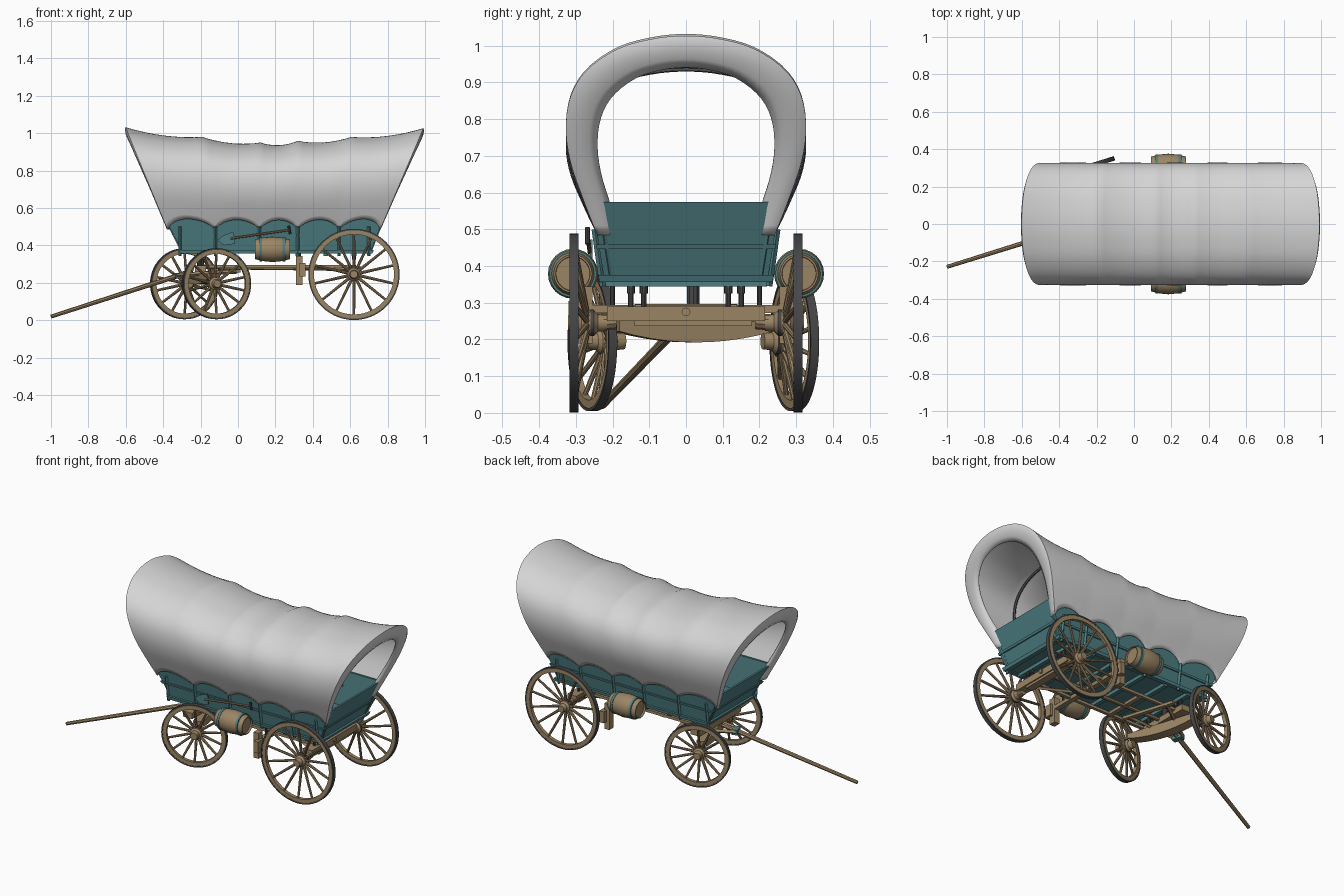
import bpy, bmesh, math
from mathutils import Matrix, Vector

cube = bpy.data.objects.get("Cube")
if cube:
    bpy.data.objects.remove(cube, do_unlink=True)


def material(name, rgb):
    m = bpy.data.materials.new(name)
    m.use_nodes = True
    m.diffuse_color = (*rgb, 1)
    m.node_tree.nodes["Principled BSDF"].inputs["Base Color"].default_value = (*rgb, 1)
    return m


CANVAS = material("canvas", (0.66, 0.66, 0.66))
TEAL = material("teal_paint", (0.075, 0.21, 0.225))
WOOD = material("wood", (0.33, 0.235, 0.13))
IRON = material("iron", (0.065, 0.065, 0.068))
ID = Matrix.Identity(4)


def finish(name, bm, mat, M=ID, smooth=True, recalc=True):
    if recalc:
        bmesh.ops.recalc_face_normals(bm, faces=bm.faces)
    me = bpy.data.meshes.new(name)
    bm.to_mesh(me)
    bm.free()
    me.materials.append(mat)
    ob = bpy.data.objects.new(name, me)
    bpy.context.collection.objects.link(ob)
    ob.matrix_world = M
    if smooth:
        bpy.ops.object.select_all(action='DESELECT')
        ob.select_set(True)
        bpy.context.view_layer.objects.active = ob
        bpy.ops.object.shade_smooth_by_angle(angle=math.radians(35))
    return ob


def box(name, c, size, mat, M=ID):
    bm = bmesh.new()
    bmesh.ops.create_cube(bm, size=1, matrix=Matrix.Translation(c) @ Matrix.Diagonal((*size, 1)))
    return finish(name, bm, mat, M, smooth=False)


def rod(name, a, b, r, mat, M=ID, n=10, r2=None, bm=None):
    a, b = Vector(a), Vector(b)
    own = bm is None
    bm = bmesh.new() if own else bm
    T = Matrix.Translation((a + b) / 2) @ (b - a).to_track_quat('Z', 'Y').to_matrix().to_4x4()
    bmesh.ops.create_cone(bm, cap_ends=True, segments=n, radius1=r,
                          radius2=r if r2 is None else r2, depth=(b - a).length, matrix=T)
    return finish(name, bm, mat, M) if own else None


def grid(bm, rows, wrap=False):
    vs = [[bm.verts.new(p) for p in row] for row in rows]
    for r0, r1 in zip(vs, vs[1:] + ([vs[0]] if wrap else [])):
        for i in range(len(r0) - 1):
            bm.faces.new((r0[i], r0[i + 1], r1[i + 1], r1[i]))


def lathe(name, profile, mat, M=ID, n=40):
    """Revolve (radius, offset) points about local y."""
    bm = bmesh.new()
    rows = [[(r * math.cos(a), y, r * math.sin(a)) for r, y in profile]
            for a in (2 * math.pi * k / n for k in range(n))]
    grid(bm, rows, wrap=True)
    bmesh.ops.remove_doubles(bm, verts=bm.verts, dist=1e-5)
    return finish(name, bm, mat, M)


def ring(r0, r1, h):
    return [(r0, -h), (r1, -h), (r1, h), (r0, h), (r0, -h)]


# Wheels: +y is the outer side, hub sits inward of the rim
def wheel(label, M, R, spokes):
    lathe(label + "_tyre", ring(R - 0.008, R, 0.012), IRON, M, 56)
    lathe(label + "_felloe", ring(R - 0.03, R - 0.007, 0.0105), WOOD, M, 56)
    lathe(label + "_hub", [(0, -0.09), (0.022, -0.09), (0.024, -0.065), (0.034, -0.055), (0.034, -0.02),
                           (0.024, -0.01), (0.02, 0.016), (0, 0.016)], WOOD, M, 20)
    lathe(label + "_hub_band", ring(0.02, 0.036, 0.005), IRON, M @ Matrix.Translation((0, -0.05, 0)), 20)
    bm = bmesh.new()
    for k in range(spokes):
        a = 2 * math.pi * (k + 0.5) / spokes
        c, s = math.cos(a), math.sin(a)
        rod("", (c * 0.025, -0.035, s * 0.025), (c * (R - 0.025), 0, s * (R - 0.025)),
            0.0085, WOOD, n=8, r2=0.0065, bm=bm)
    finish(label + "_spokes", bm, WOOD, M)


FRONT = Matrix.Translation((-0.2, 0.02, 0)) @ Matrix.Rotation(math.radians(17.3), 4, 'Z')
REAR = Matrix.Translation((0.62, 0, 0))
for side, s in (("left", 1), ("right", -1)):
    turn = Matrix.Rotation(0 if s > 0 else math.pi, 4, 'Z')
    wheel("front_wheel_" + side, FRONT @ Matrix.Translation((0, s * 0.288, 0.195)) @ turn, 0.19, 14)
    wheel("rear_wheel_" + side, REAR @ Matrix.Translation((0, s * 0.305, 0.245)) @ turn, 0.244, 14)

# Canvas cover: one half section (y, height fraction), swept over five bays
SECTION = [(0.24, 0), (0.278, 0.18), (0.313, 0.37), (0.325, 0.54), (0.312, 0.7),
           (0.268, 0.83), (0.185, 0.935), (0.09, 0.985), (0, 1)]
TOP_X = [-0.6, -0.19, 0.12, 0.32, 0.605, 0.99]
BASE_X = [-0.375, -0.12, 0.115, 0.32, 0.54, 0.758]
RIDGE = [1.03, 0.978, 0.948, 0.957, 0.978, 1.025]
BASE_Z = 0.485


def section(t):
    """Smooth point on the half section, t from 0 (base) to 1 (ridge)."""
    n = len(SECTION) - 1
    f = min(t, 1) * n
    i = min(int(f), n - 1)
    u = f - i
    mirrored = (-SECTION[n - 1][0], SECTION[n - 1][1])
    first = tuple(2 * a - b for a, b in zip(SECTION[0], SECTION[1]))
    p = [first] + SECTION + [mirrored]
    a, b, c, d = p[i:i + 4]
    return [0.5 * (2 * q + (r - o) * u + (2 * o - 5 * q + 4 * r - w) * u * u
                   + (3 * q - o - 3 * r + w) * u ** 3) for o, q, r, w in zip(a, b, c, d)]


def hoop(tx, bx, top, lift=0, inset=0, n=28):
    pts = []
    for k in range(-n, n + 1):
        t = 1 - abs(k) / n * (1 - lift)
        y, h = section(t)
        shrink = 1 - inset / 0.325
        z = BASE_Z + h * (top - inset - BASE_Z)
        pts.append((bx + (tx - bx) * h, math.copysign(y * shrink, k) if k else 0, z))
    return pts


rows = []
STEPS = 10
for b in range(5):
    for k in range(STEPS + (b == 4)):
        u = k / STEPS
        mix = lambda v: v[b] + (v[b + 1] - v[b]) * u
        arch = math.sin(math.pi * u)
        rows.append(hoop(mix(TOP_X), mix(BASE_X), mix(RIDGE) - 0.019 * arch ** 0.8, 0.08 * arch ** 0.7))


# Rolled-in lips at both open ends
def lip(e, s):
    return [hoop(TOP_X[e] - s * dx, BASE_X[e] - s * dx, RIDGE[e], 0, inset)
            for dx, inset in ((-0.002, 0.012), (0.002, 0.035), (0.012, 0.06), (0.03, 0.083))]


rows = lip(0, -1)[::-1] + rows + lip(5, 1)
bm = bmesh.new()
grid(bm, rows)
cover = finish("canvas_cover", bm, CANVAS)
sol = cover.modifiers.new("thickness", 'SOLIDIFY')
sol.thickness = 0.005
sol.offset = 0

# Bows under the canvas
for b in range(1, 5):
    cu = bpy.data.curves.new("canvas_bow", 'CURVE')
    cu.dimensions = '3D'
    cu.bevel_depth = 0.007
    cu.bevel_resolution = 1
    pts = hoop(TOP_X[b], BASE_X[b], RIDGE[b], 0, 0.012, 20)
    sp = cu.splines.new('POLY')
    sp.points.add(len(pts) - 1)
    for q, p in zip(sp.points, pts):
        q.co = (*p, 1)
    cu.materials.append(IRON)
    bpy.context.collection.objects.link(bpy.data.objects.new("canvas_bow_%d" % b, cu))


# Flared, hollow wagon bed
def bed_at(z, grow=0):
    f = (z - 0.37) / 0.205
    return (-0.3 - 0.105 * f - grow, 0.71 + 0.08 * f + grow, 0.224 + 0.032 * f + grow)


def bed_loop(z, grow):
    x0, x1, y = bed_at(z, grow)
    return [(x0, -y, z), (x1, -y, z), (x1, y, z), (x0, y, z), (x0, -y, z)]


def bed_band(name, z0, z1, grow, mat=TEAL):
    bm = bmesh.new()
    grid(bm, [bed_loop(z0, -0.012), bed_loop(z0, grow), bed_loop(z1, grow), bed_loop(z1, -0.012)], wrap=True)
    bmesh.ops.remove_doubles(bm, verts=bm.verts, dist=1e-5)
    return finish(name, bm, mat, smooth=False)


bed_band("bed_walls", 0.365, 0.575, 0)
bed_band("bed_sill", 0.357, 0.375, 0.014)
bed_band("bed_side_rail", 0.447, 0.459, 0.007)
box("bed_floor", (0.205, 0, 0.37), (1.01, 0.45, 0.012), TEAL)
for s in (1, -1):
    for x in BASE_X[1:5] + [-0.31, 0.70]:
        lo, hi = bed_at(0.36)[2], bed_at(0.5)[2]
        rod("bed_stake", (x, s * (lo + 0.004), 0.345), (x, s * (hi + 0.004), 0.5), 0.009, TEAL, n=4)
for e in (0, 1):
    for s in (1, -1):
        lo, hi = bed_at(0.37), bed_at(0.56)
        rod("end_board_stile", (lo[e], s * (lo[2] - 0.02), 0.37), (hi[e], s * (hi[2] - 0.02), 0.56), 0.006, TEAL, n=4)
for x in (-0.2, -0.04, 0.115, 0.32, 0.47, 0.62):
    box("floor_joist", (x, 0, 0.355), (0.025, 0.44, 0.022), TEAL)

# Rear axle and its posts
box("rear_axle", (0, 0, 0.27), (0.06, 0.43, 0.04), WOOD, REAR)
box("rear_axle_plate", (0, 0.02, 0.243), (0.045, 0.32, 0.014), WOOD, REAR)
for s in (1, -1):
    rod("rear_axle_arm", (0, s * 0.19, 0.25), (0, s * 0.25, 0.245), 0.022, WOOD, REAR)
    for y in (0.115, 0.15):
        for cx in (REAR, Matrix.Translation((-0.2, 0, 0))):
            rod("bed_post", (0, s * y, 0.285), (0, s * y, 0.36), 0.0075, IRON, cx)
            rod("bed_post_collar", (0, s * y, 0.325), (0, s * y, 0.345), 0.011, IRON, cx)

# Steered front axle with a bowed underside
bm = bmesh.new()
arc = [(-0.22 + 0.044 * k, 0.192 + 0.03 * ((k - 5) / 5) ** 2) for k in range(11)]
grid(bm, [[(x, y, z) for y, z in prof] for x, prof in
          ((-0.03, arc), (0.03, arc), (0.03, [(y, 0.25) for y, _ in arc]), (-0.03, [(y, 0.25) for y, _ in arc]))], wrap=True)
bmesh.ops.holes_fill(bm, edges=bm.edges)
finish("front_axle", bm, WOOD, FRONT)
box("front_bolster", (-0.2, 0, 0.275), (0.06, 0.4, 0.035), WOOD)
rod("king_pin", (0, 0, 0.2), (0, 0, 0.365), 0.018, IRON, FRONT)
for s in (1, -1):
    rod("front_hound", (0.17, s * 0.12, 0.26), (-0.14, s * 0.025, 0.24), 0.011, WOOD, FRONT, n=4)
box("sway_bar", (0.16, 0, 0.262), (0.025, 0.32, 0.016), WOOD, FRONT)
rod("tongue", (-0.836, 0, 0.02), (-0.05, 0, 0.262), 0.0105, WOOD, FRONT, n=8, r2=0.014)
box("tongue_bracket", (-0.13, 0, 0.237), (0.035, 0.06, 0.03), TEAL, FRONT)

# Running gear between the axles
rod("reach_pole", (-0.2, 0, 0.285), (0.66, 0, 0.275), 0.012, WOOD, n=8)
for s in (1, -1):
    box("gear_rail", (0.21, s * 0.13, 0.287), (0.84, 0.018, 0.016), WOOD)
    rod("rear_hound", (0.62, s * 0.17, 0.27), (0.3, s * 0.02, 0.28), 0.01, WOOD, n=4)
    # Brake block, shoe and hanger
    box("brake_block", (0.328, s * 0.275, 0.267), (0.034, 0.04, 0.155), WOOD)
    box("brake_shoe", (0.345, s * 0.295, 0.27), (0.03, 0.05, 0.07), WOOD)
    rod("brake_hanger", (0.33, s * 0.2, 0.28), (0.33, s * 0.2, 0.36), 0.007, IRON)
box("brake_beam", (0.328, 0, 0.283), (0.03, 0.54, 0.022), WOOD)
box("gear_cross_bar", (0.06, 0, 0.287), (0.025, 0.28, 0.018), WOOD)

# Water barrels on both sides
for s in (1, -1):
    M = Matrix.Translation((0.184, s * 0.308, 0.379)) @ Matrix.Rotation(math.pi / 2, 4, 'Z')
    lathe("barrel", [(0, -0.084), (0.046, -0.084), (0.047, -0.094), (0.052, -0.094), (0.063, -0.05), (0.068, 0),
                     (0.063, 0.05), (0.052, 0.094), (0.047, 0.094), (0.046, 0.084), (0, 0.084)], WOOD, M, 24)
    for y in (-0.062, 0.062):
        lathe("barrel_hoop", ring(0.055, 0.0645, 0.007), TEAL, M @ Matrix.Translation((0, y, 0)), 24)

# Shovel hung on the right side
rod("shovel_handle", (-0.04, -0.262, 0.437), (0.275, -0.268, 0.482), 0.006, WOOD)
rod("shovel_grip", (0.279, -0.268, 0.46), (0.271, -0.268, 0.505), 0.007, IRON)
bm = bmesh.new()
bm.faces.new([bm.verts.new((x, -0.262, z)) for x, z in
              ((-0.11, 0.427), (-0.075, 0.4), (-0.02, 0.408), (-0.015, 0.44), (-0.027, 0.472), (-0.08, 0.453))])
blade = finish("shovel_blade", bm, TEAL, smooth=False)
blade.modifiers.new("thickness", 'SOLIDIFY').thickness = 0.008
